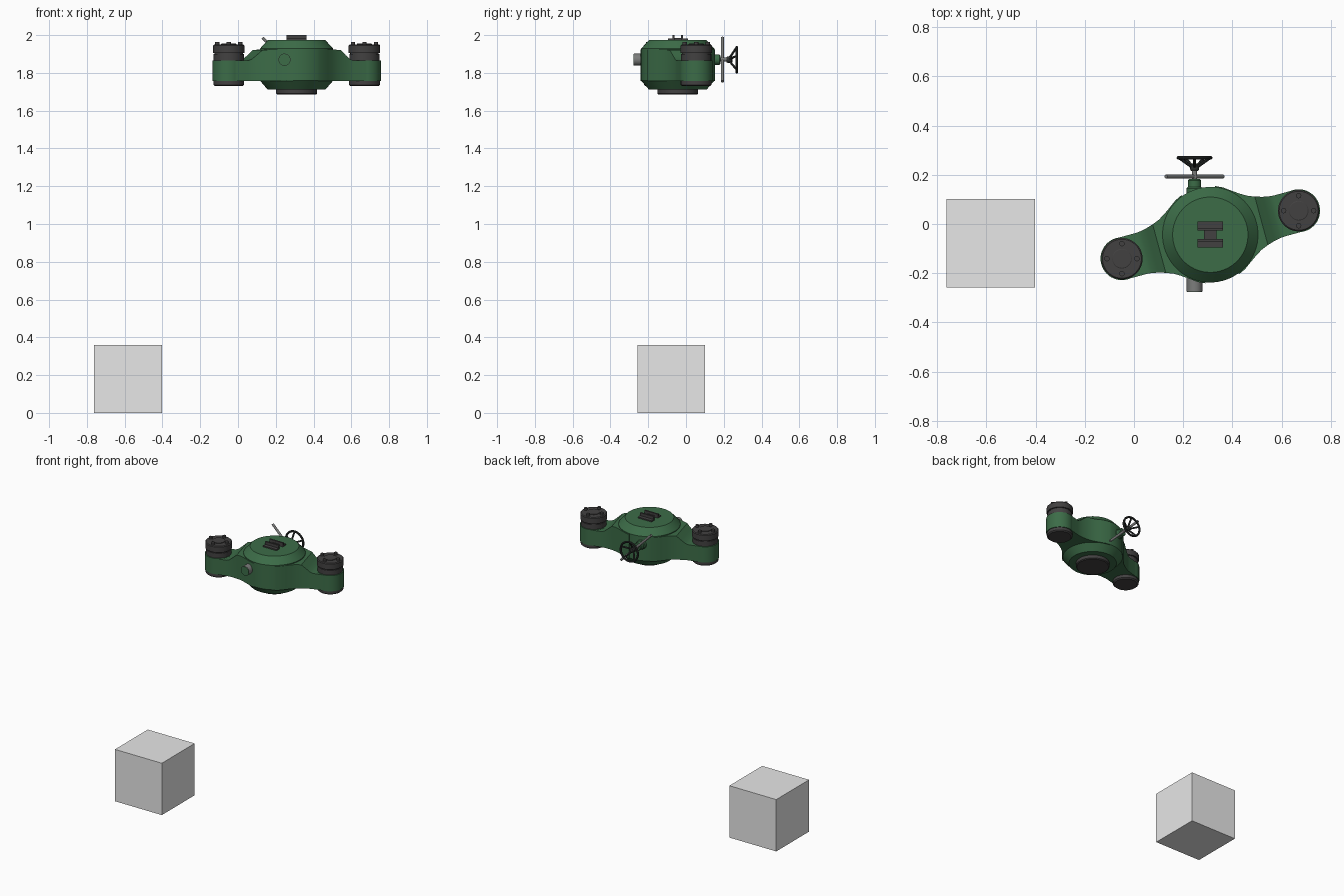
import bpy, bmesh, math
from mathutils import Matrix, Vector

if "Cube" in bpy.data.objects:
    bpy.data.objects.remove(bpy.data.objects["Cube"])


def material(name, rgb):
    m = bpy.data.materials.new(name)
    m.diffuse_color = (*rgb, 1)
    m.use_nodes = True
    m.node_tree.nodes["Principled BSDF"].inputs["Base Color"].default_value = m.diffuse_color
    return m


GREEN = material("green paint", (0.045, 0.15, 0.064))
DARK = material("dark steel", (0.055, 0.053, 0.053))
BLACK = material("black iron", (0.028, 0.032, 0.03))
STEEL = material("bare steel", (0.2, 0.205, 0.2))
GREY = material("light grey", (0.8, 0.8, 0.8))

CX, CY = 0.31, -0.0435          # centre of the housing
TURN = math.radians(15.2)       # yaw of the arm pair
ARM = 0.372                     # housing centre to pad centre
TO_Y = Matrix.Rotation(-math.pi / 2, 4, 'X')


def finish(name, bm, mat, matrix=Matrix(), smooth=True):
    bmesh.ops.transform(bm, matrix=matrix, verts=bm.verts)
    bmesh.ops.recalc_face_normals(bm, faces=bm.faces)
    me = bpy.data.meshes.new(name)
    bm.to_mesh(me)
    bm.free()
    me.materials.append(mat)
    ob = bpy.data.objects.new(name, me)
    bpy.context.collection.objects.link(ob)
    if smooth:
        bpy.ops.object.select_all(action='DESELECT')
        ob.select_set(True)
        bpy.context.view_layer.objects.active = ob
        bpy.ops.object.shade_smooth_by_angle(angle=math.radians(28))
    return ob


def skin(bm, rings, closed=False):
    rows = [[bm.verts.new(p) for p in r] for r in rings]
    n = len(rows[0])
    pairs = list(zip(rows, rows[1:])) + ([(rows[-1], rows[0])] if closed else [])
    for a, b in pairs:
        for i in range(n):
            j = (i + 1) % n
            bm.faces.new((a[i], a[j], b[j], b[i]))
    if not closed:
        bm.faces.new(rows[0])
        bm.faces.new(rows[-1])


def lathe(name, profile, mat, loc=(0, 0, 0), rot=Matrix(), seg=48, closed=False):
    bm = bmesh.new()
    ang = [2 * math.pi * i / seg for i in range(seg)]
    skin(bm, [[(r * math.cos(a), r * math.sin(a), z) for a in ang] for r, z in profile], closed)
    return finish(name, bm, mat, Matrix.Translation(loc) @ rot)


def rod(name, a, b, r, mat, seg=12):
    a, b = Vector(a), Vector(b)
    rot = (b - a).to_track_quat('Z', 'Y').to_matrix().to_4x4()
    return lathe(name, [(r, 0), (r, (b - a).length)], mat, a, rot, seg)


def box(name, lo, hi, mat):
    lo, hi = Vector(lo), Vector(hi)
    bm = bmesh.new()
    bmesh.ops.create_cube(bm, size=1)
    return finish(name, bm, mat, Matrix.Translation((lo + hi) / 2) @ Matrix.Diagonal((*(hi - lo), 1)), False)


# separate plain cube on the floor
box("floor_cube", (-0.762, -0.258, 0), (-0.403, 0.101, 0.359), GREY)

# central housing and its bottom plug
lathe("housing", [(0.153, 1.712), (0.194, 1.759), (0.194, 1.928), (0.186, 1.937),
                  (0.153, 1.973)], GREEN, (CX, CY, 0), seg=72)
lathe("bottom_plug", [(0.102, 1.685), (0.108, 1.69), (0.108, 1.714)], DARK, (CX, CY, 0))

# arms, pads and bolts, one side then the other
stations = [(0.07, 0.186, 1.923), (0.10, 0.172, 1.923), (0.13, 0.15, 1.923),
            (0.16, 0.129, 1.923), (0.185, 0.114, 1.923), (0.215, 0.102, 1.92),
            (0.245, 0.093, 1.893), (0.27, 0.088, 1.872), (0.29, 0.086, 1.865), (ARM, 0.086, 1.865)]
for side, turn in (("right", TURN), ("left", TURN + math.pi)):
    m = Matrix.Translation((CX, CY, 0)) @ Matrix.Rotation(turn, 4, 'Z')
    bm = bmesh.new()
    skin(bm, [[(d, -w, 1.757), (d, w, 1.757), (d, w, t), (d, -w, t)] for d, w, t in stations])
    finish(side + "_arm", bm, GREEN, m)
    p = m @ Vector((ARM, 0, 0))
    lathe(side + "_boss", [(0.087, 1.757), (0.087, 1.866)], GREEN, p)
    lathe(side + "_foot", [(0.074, 1.73), (0.082, 1.737), (0.082, 1.758)], DARK, p)
    lathe(side + "_spacer", [(0.08, 1.865), (0.08, 1.899), (0.075, 1.899), (0.075, 1.906),
                             (0.084, 1.906), (0.084, 1.944), (0.079, 1.949)], DARK, p)
    lathe(side + "_hub", [(0.04, 1.948), (0.04, 1.953), (0.037, 1.955)], DARK, p, seg=32)
    for k in range(4):
        a = k * math.pi / 2
        q = p + Vector((math.cos(a), math.sin(a), 0)) * 0.061
        lathe(f"{side}_bolt_{k + 1}", [(0.011, 1.945), (0.011, 1.963)], DARK, q, seg=12)

# lifting bracket on top: two angle plates with a cross pin block
for s, tag in ((1, "back"), (-1, "front")):
    for part, y0, y1, z1 in (("plate", 0.017, 0.028, 2.0), ("flange", 0.028, 0.053, 1.981)):
        ys = sorted((CY + s * y0, CY + s * y1))
        box(f"{tag}_bracket_{part}", (CX - 0.052, ys[0], 1.97), (CX + 0.052, ys[1], z1), DARK)
box("bracket_block", (CX - 0.026, CY - 0.02, 1.97), (CX + 0.026, CY + 0.02, 1.984), DARK)

# valve shaft: front port, rear neck and stem
VX, VZ = 0.246, 1.87
lathe("front_port", [(0.032, -0.274), (0.032, -0.1)], STEEL, (VX, 0, VZ), TO_Y, 32)
lathe("port_cap", [(0.03, -0.277), (0.03, -0.27)], GREEN, (VX, 0, VZ), TO_Y, 32)
lathe("rear_neck", [(0.032, 0.08), (0.032, 0.145), (0.027, 0.15), (0.027, 0.177), (0.022, 0.182)],
      GREEN, (VX, 0, VZ), TO_Y, 32)
rod("valve_stem", (VX, 0.17, VZ), (VX, 0.235, VZ), 0.011, STEEL)

# slanted lever bar
rod("lever_bar", (VX - 0.116, 0.193, VZ + 0.116), (VX + 0.116, 0.193, VZ - 0.116), 0.008, STEEL)

# hand wheel with dished spokes
tube = [2 * math.pi * i / 10 for i in range(10)]
lathe("wheel_rim", [(0.066 + 0.007 * math.cos(a), 0.269 + 0.007 * math.sin(a)) for a in tube],
      BLACK, (VX, 0, VZ), TO_Y, 40, closed=True)
lathe("wheel_hub", [(0.014, 0.215), (0.018, 0.222), (0.018, 0.24), (0.012, 0.246)],
      BLACK, (VX, 0, VZ), TO_Y, 20)
for k in range(5):
    a = 2 * math.pi * k / 5 + math.pi / 2
    c, s = math.cos(a), math.sin(a)
    rod(f"wheel_spoke_{k + 1}", (VX + 0.012 * c, 0.232, VZ + 0.012 * s),
        (VX + 0.065 * c, 0.268, VZ + 0.065 * s), 0.006, BLACK, 8)
